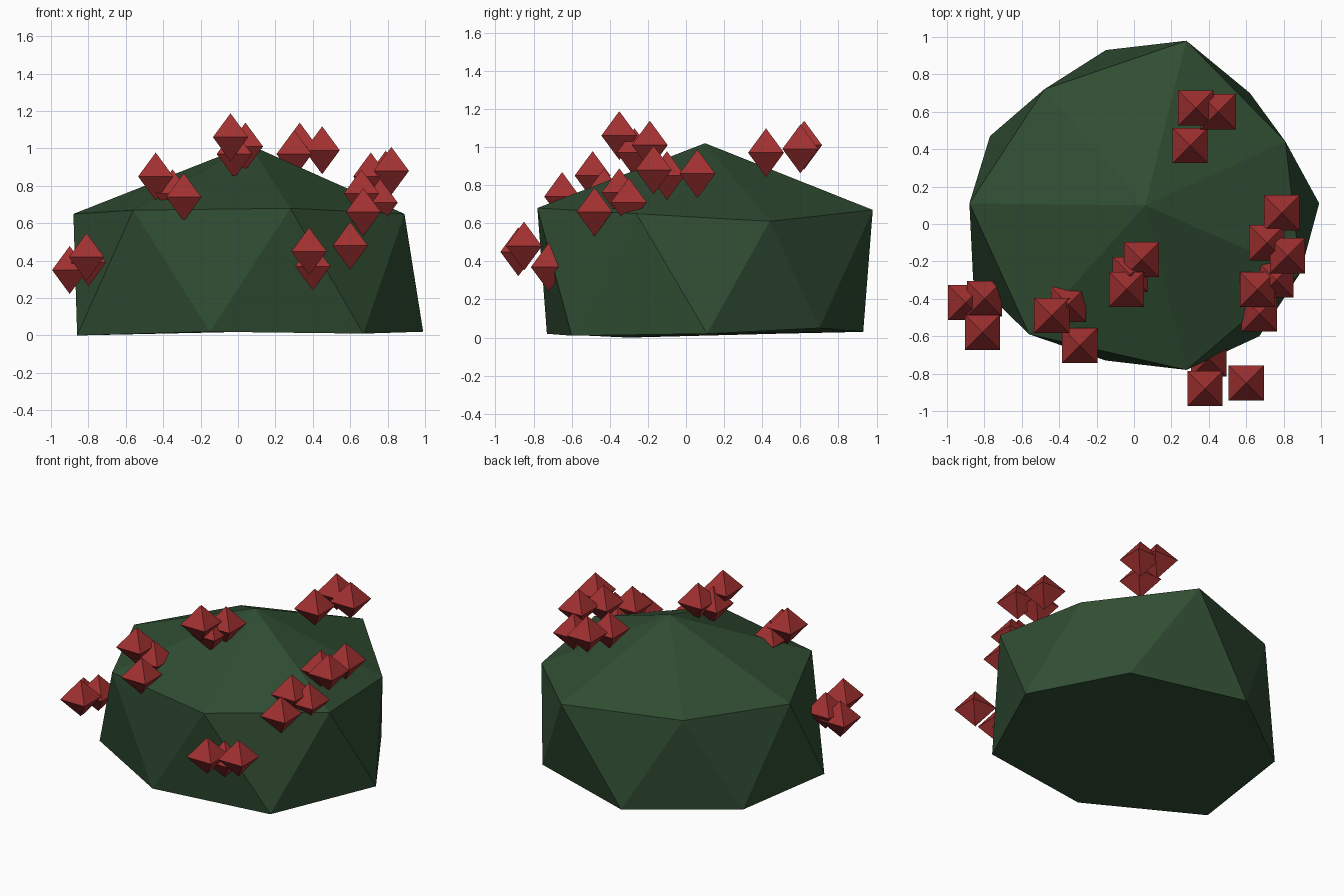
import bpy
import bmesh
from math import sin, cos, pi
from mathutils import Vector

default = bpy.data.objects.get("Cube")
if default:
    bpy.data.objects.remove(default, do_unlink=True)


def make_material(name, rgb):
    mat = bpy.data.materials.new(name)
    mat.use_nodes = True
    mat.diffuse_color = (*rgb, 1)
    shader = mat.node_tree.nodes["Principled BSDF"]
    shader.inputs["Base Color"].default_value = (*rgb, 1)
    shader.inputs["Roughness"].default_value = 0.9
    return mat


def add_shell(bm, top, faces_between, upper, lower, bottom):
    """Closed shell: a fan above, an optional zigzag band, a fan below."""
    count = len(upper)
    tip = bm.verts.new(top)
    base = bm.verts.new(bottom)
    up = [bm.verts.new(p) for p in upper]
    low = [bm.verts.new(p) for p in lower] if faces_between else up
    for i in range(count):
        j = (i + 1) % count
        bm.faces.new((tip, up[i], up[j]))
        bm.faces.new((base, low[j], low[i]))
        if faces_between:
            bm.faces.new((up[i], low[i], up[j]))
            bm.faces.new((up[j], low[i], low[j]))


def finish(bm, name, mat):
    bmesh.ops.recalc_face_normals(bm, faces=bm.faces[:])
    mesh = bpy.data.meshes.new(name)
    bm.to_mesh(mesh)
    bm.free()
    mesh.materials.append(mat)
    obj = bpy.data.objects.new(name, mesh)
    bpy.context.collection.objects.link(obj)
    return obj


leaf_green = make_material("leaf green", (0.03, 0.075, 0.033))
berry_red = make_material("berry red", (0.36, 0.03, 0.03))

# Bush body: uneven seven-sided dome, each lower corner sits between two upper ones
upper_ring = [(0.81, 0.44, 0.61), (0.28, 0.98, 0.67), (-0.48, 0.72, 0.66),
              (-0.88, 0.11, 0.65), (-0.56, -0.59, 0.67), (0.28, -0.78, 0.68),
              (0.89, -0.26, 0.65)]
lower_ring = [(0.62, 0.7, 0.05), (-0.15, 0.93, 0.03), (-0.77, 0.47, 0.02),
              (-0.86, -0.3, 0), (-0.15, -0.73, 0.02), (0.67, -0.6, 0.01),
              (0.99, 0.11, 0.02)]
body = bmesh.new()
add_shell(body, (0.06, 0.1, 1.02), True, upper_ring, lower_ring, (0.05, 0.1, 0.02))
finish(body, "bush_body", leaf_green)

# Berries: eight-sided gems in clusters of three
BERRY_RADIUS = 0.133
BERRY_HALF_HEIGHT = 0.128
clusters = {
    "back": [(0.33, 0.62, 1.01), (0.45, 0.6, 0.99), (0.3, 0.42, 0.97)],
    "left_side": [(0.79, 0.06, 0.86), (0.71, -0.1, 0.85), (0.82, -0.17, 0.88)],
    "front_left": [(0.66, -0.35, 0.76), (0.76, -0.3, 0.71), (0.67, -0.48, 0.66)],
    "top": [(0.04, -0.19, 1.01), (-0.04, -0.35, 1.06), (-0.02, -0.27, 0.97)],
    "front_right": [(-0.44, -0.49, 0.85), (-0.29, -0.65, 0.74), (-0.35, -0.43, 0.76)],
    "right_side": [(-0.9, -0.42, 0.35), (-0.8, -0.4, 0.39), (-0.81, -0.58, 0.42)],
    "front": [(0.38, -0.88, 0.45), (0.6, -0.85, 0.48), (0.4, -0.72, 0.37)],
}
for place, centres in clusters.items():
    berries = bmesh.new()
    for centre in map(Vector, centres):
        rise = Vector((0, 0, BERRY_HALF_HEIGHT))
        angles = [pi / 4 + k * pi / 2 for k in range(4)]
        waist = [centre + BERRY_RADIUS * Vector((cos(a), sin(a), 0)) for a in angles]
        add_shell(berries, centre + rise, False, waist, None, centre - rise)
    finish(berries, "berries_" + place, berry_red)
